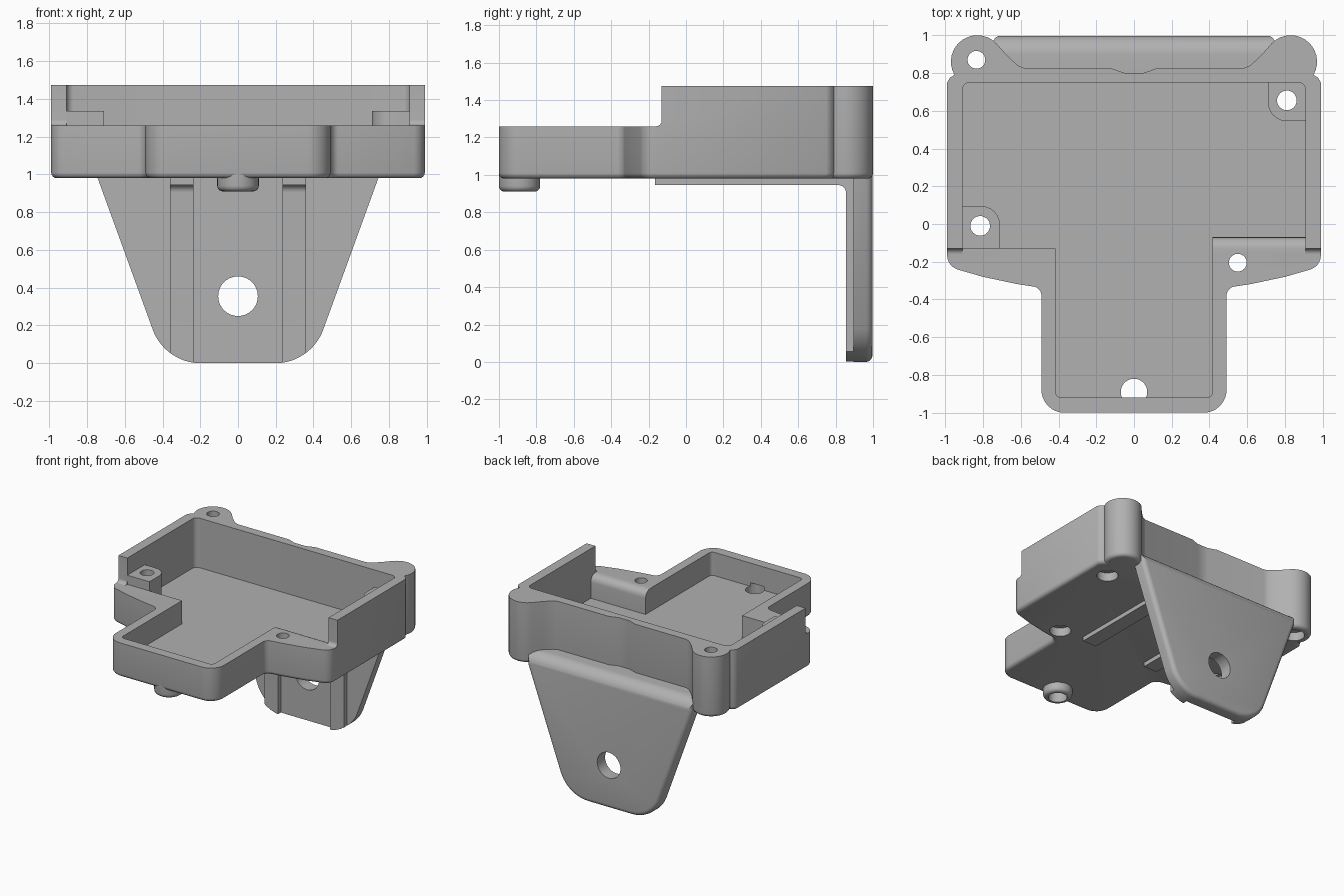
import bpy, bmesh
from math import sin, cos, tan, radians, pi
from mathutils import Vector

cube = bpy.data.objects.get("Cube")
if cube:
    bpy.data.objects.remove(cube, do_unlink=True)

grey = bpy.data.materials.new("matte grey")
grey.use_nodes = True
grey.diffuse_color = (0.44, 0.44, 0.44, 1)
grey.node_tree.nodes["Principled BSDF"].inputs["Base Color"].default_value = (0.44, 0.44, 0.44, 1)


def rounded(points, steps=8):
    """Polygon whose points may carry a third value, the corner radius."""
    result = []
    for i, p in enumerate(points):
        corner = Vector(p[:2])
        if len(p) == 2:
            result.append(corner)
            continue
        u = (Vector(points[i - 1][:2]) - corner).normalized()
        v = (Vector(points[(i + 1) % len(points)][:2]) - corner).normalized()
        half, r = u.angle(v) / 2, p[2]
        centre = corner + (u + v).normalized() * r / sin(half)
        start = corner + u * r / tan(half) - centre
        end = corner + v * r / tan(half) - centre
        for k in range(steps + 1):
            result.append(centre + start.lerp(end, k / steps).normalized() * r)
    return result


def mirrored(half):
    """Close a half outline (x > 0) with its mirror image."""
    return half + [(-p[0], *p[1:]) for p in reversed(half)]


def circle(x, y, r, n=40):
    return [(x + r * cos(2 * pi * i / n), y + r * sin(2 * pi * i / n)) for i in range(n)]


def prism(name, points, lo, hi, axis="z", bevel=0, bevel_at=None):
    """Extrude an outline along an axis, rounding one rim if asked."""
    place = {"x": lambda a, b, h: (h, a, b),
             "y": lambda a, b, h: (a, h, b),
             "z": lambda a, b, h: (a, b, h)}[axis]
    bm = bmesh.new()
    rings = [[bm.verts.new(place(p[0], p[1], h)) for p in points] for h in (lo, hi)]
    bm.faces.new(rings[0])
    bm.faces.new(rings[1])
    n = len(points)
    for i in range(n):
        j = (i + 1) % n
        bm.faces.new((rings[0][i], rings[0][j], rings[1][j], rings[1][i]))
    bmesh.ops.recalc_face_normals(bm, faces=bm.faces)
    if bevel:
        rim = set(rings[0] if bevel_at == lo else rings[1])
        edges = [e for e in bm.edges if all(v in rim for v in e.verts)]
        bmesh.ops.bevel(bm, geom=edges, offset=bevel, segments=4, profile=0.5, affect="EDGES")
    mesh = bpy.data.meshes.new(name)
    bm.to_mesh(mesh)
    bm.free()
    mesh.materials.append(grey)
    ob = bpy.data.objects.new(name, mesh)
    bpy.context.collection.objects.link(ob)
    return ob


def combine(ob, other, operation="DIFFERENCE"):
    """Apply a boolean and discard the helper."""
    other.hide_render = True
    mod = ob.modifiers.new("cut", "BOOLEAN")
    mod.operation, mod.object, mod.solver = operation, other, "EXACT"
    bpy.context.view_layer.objects.active = ob
    bpy.ops.object.modifier_apply(modifier=mod.name)
    bpy.data.objects.remove(other, do_unlink=True)


def box_outline(x0, x1, y0, y1):
    return [(x0, y0), (x1, y0), (x1, y1), (x0, y1)]


BOTTOM, FLOOR, LOW, TOP = 0.98, 1.07, 1.26, 1.475

# Housing: T-shaped shell with two round rear lugs
lug = [(0.83 + 0.14 * cos(radians(a)), 0.86 + 0.14 * sin(radians(a))) for a in range(135, -31, -11)]
half = [(0.05, 0.8), (0.12, 0.825), (0.58, 0.825), (0.615, 0.84), (0.67, 0.89)] + lug + [
    (0.975, 0.775), (0.99, 0.75), (0.99, -0.225, 0.08), (0.8, -0.28), (0.62, -0.318),
    (0.49, -0.338, 0.05), (0.49, -1, 0.12)]
housing = prism("housing", rounded(mirrored(half)), BOTTOM, TOP, bevel=0.03, bevel_at=BOTTOM)

# Lowered front
combine(housing, prism("front_cutter", rounded([(-1.2, LOW), (-0.13, LOW, 0.03), (-0.13, 1.7), (-1.2, 1.7)]),
                       -1.2, 1.2, "x"))
# Cavity, open front and rounded shoulder edge
cavity = [(-0.91, 0.75, 0.04), (-0.91, -0.13), (-0.415, -0.13), (-0.415, -0.92, 0.03),
          (0.415, -0.92, 0.03), (0.415, -0.07), (0.91, -0.07), (0.91, 0.75, 0.04)]
combine(housing, prism("cavity_cutter", rounded(cavity), FLOOR, 1.7))
combine(housing, prism("opening_cutter", box_outline(-0.91, 0.91, -0.3, 0.5), LOW, 1.6))
arc = [(-0.13 + 0.06 * sin(radians(a)), 1.2 + 0.06 * cos(radians(a))) for a in range(0, 91, 15)]
combine(housing, prism("shoulder_cutter", arc + [(0.1, 1.2), (0.1, 1.5), (-0.13, 1.5)], 0.41, 0.91, "x"))

# Screw posts inside the cavity
left_post = prism("rear_post", rounded([(0.71, 0.77), (0.71, 0.545, 0.1), (0.93, 0.545), (0.93, 0.77)]),
                  1.03, 1.335)
right_post = prism("front_post", rounded([(-0.93, -0.13), (-0.71, -0.13), (-0.71, 0.095, 0.1),
                                          (-0.93, 0.095)]), 1.03, 1.335)

# Foot ring under the front
foot = prism("foot_ring", circle(0, -0.89, 0.11), 0.91, 1.02, bevel=0.03, bevel_at=0.91)

# Screw holes with wider recesses below
for x, y, r, parts in [(-0.835, 0.87, 0.047, [housing]), (0.55, -0.205, 0.047, [housing]),
                       (0.81, 0.655, 0.052, [housing, left_post]),
                       (-0.815, -0.01, 0.052, [housing, right_post])]:
    for part in parts:
        combine(part, prism("hole_cutter", circle(x, y, r, 32), 0.8, 1.7))
        combine(part, prism("recess_cutter", circle(x, y, 0.08, 32), 0.8, 1.05))
for part in (housing, foot):
    combine(part, prism("foot_hole_cutter", circle(0, -0.89, 0.07), 0.8, 1.1))


# Mounting bracket: bent plate trimmed to a tapered outline
def taper():
    return prism("taper", rounded(mirrored([(0.745, 1.2), (0.745, 0.985), (0.387, 0, 0.27)]), 14),
                 -0.6, 0.997, "y", bevel=0.035, bevel_at=0.997)


bracket = prism("bracket", rounded([(0.79, 0.985), (0.895, 0.985), (0.895, -0.1), (0.999, -0.1),
                                    (0.999, 1.08, 0.1), (0.79, 1.08)]), -0.9, 0.9, "x")
combine(bracket, taper(), "INTERSECT")
combine(bracket, prism("bolt_hole_cutter", circle(0, 0.355, 0.105), 0.5, 1.3, "y"))

# Two stiffening ribs running under the floor and down the bracket
ribs = []
for name, x0, x1 in (("right_rib", -0.36, -0.237), ("left_rib", 0.235, 0.36)):
    rib = prism(name, rounded([(-0.165, 1), (-0.165, 0.945), (0.855, 0.945, 0.04), (0.855, -0.1),
                               (0.92, -0.1), (0.92, 1)]), x0, x1, "x")
    combine(rib, taper(), "INTERSECT")
    ribs.append(rib)

# Smooth shading with crisp edges
bpy.ops.object.select_all(action="DESELECT")
for ob in [housing, left_post, right_post, foot, bracket] + ribs:
    ob.select_set(True)
bpy.context.view_layer.objects.active = housing
bpy.ops.object.shade_smooth_by_angle(angle=radians(32))
